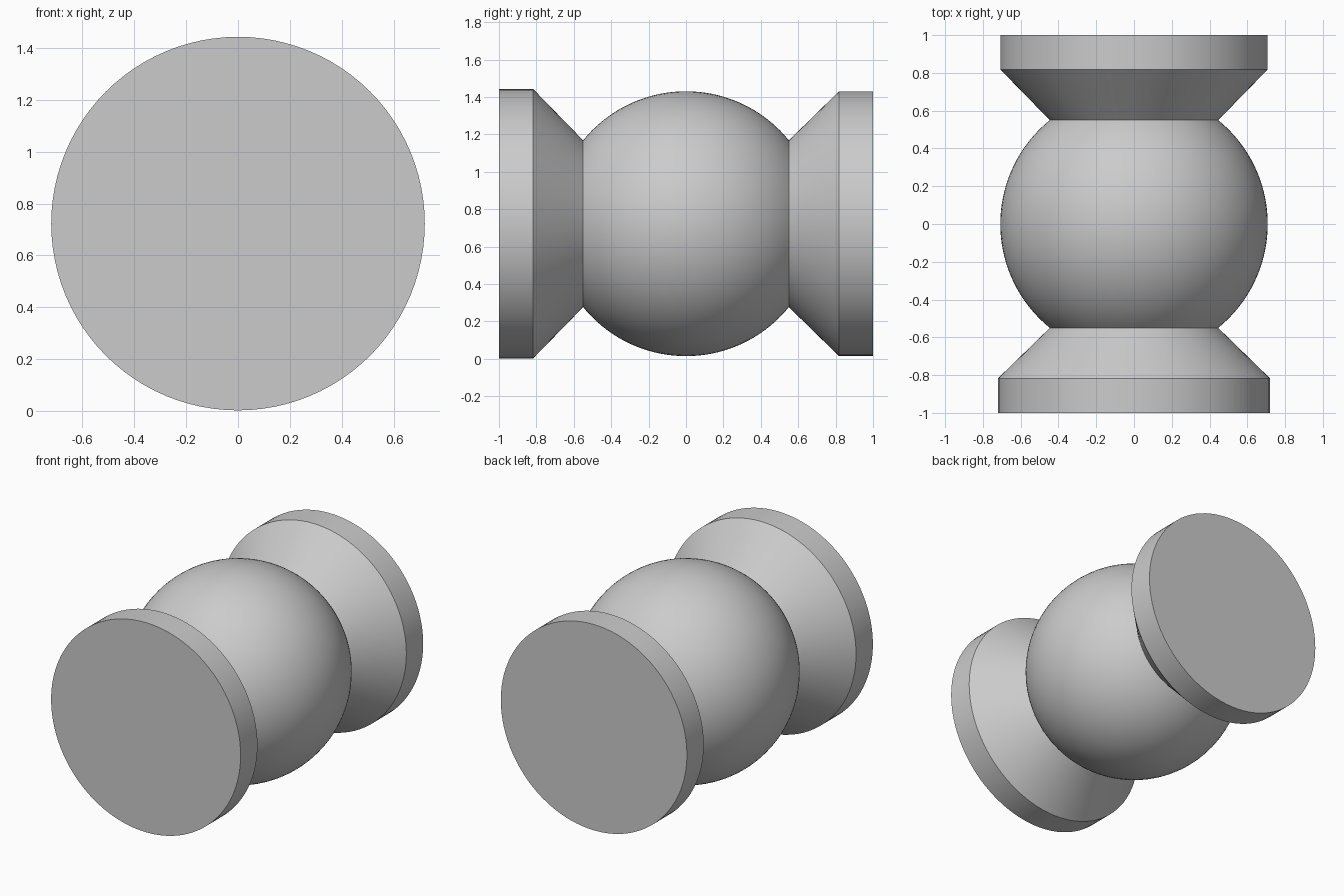
import bpy, bmesh, math
from mathutils import Matrix

if "Cube" in bpy.data.objects:
    bpy.data.objects.remove(bpy.data.objects["Cube"], do_unlink=True)

CENTRE_Z = 0.7225
NECK_Y, NECK_R = 0.55, 0.446
BALL_R = 0.708

grey = bpy.data.materials.new("plain grey")
grey.use_nodes = True
grey.diffuse_color = (0.6, 0.6, 0.6, 1)
grey.node_tree.nodes["Principled BSDF"].inputs["Base Color"].default_value = grey.diffuse_color


def turned_part(name, profile, segments=96):
    """Spin (radius, y) points about the y axis and close both ends."""
    bm = bmesh.new()
    rings = []
    for radius, y in profile:
        ring = bmesh.ops.create_circle(
            bm, segments=segments, radius=radius,
            matrix=Matrix.Translation((0, y, 0)) @ Matrix.Rotation(math.pi / 2, 4, 'X'))
        rings.append(ring["verts"])
    for a, b in zip(rings, rings[1:]):
        for i in range(segments):
            j = (i + 1) % segments
            bm.faces.new((a[i], a[j], b[j], b[i]))
    bm.faces.new(rings[0])
    bm.faces.new(rings[-1])
    bmesh.ops.recalc_face_normals(bm, faces=bm.faces)
    mesh = bpy.data.meshes.new(name)
    bm.to_mesh(mesh)
    bm.free()
    mesh.materials.append(grey)
    obj = bpy.data.objects.new(name, mesh)
    obj.location.z = CENTRE_Z
    bpy.context.collection.objects.link(obj)
    bpy.ops.object.select_all(action='DESELECT')
    obj.select_set(True)
    bpy.context.view_layer.objects.active = obj
    bpy.ops.object.shade_smooth_by_angle(angle=math.radians(30))


# Ball with its two poles cut off at the necks
half = math.asin(NECK_Y / BALL_R)
steps = 36
angles = [half * (2 * i / steps - 1) for i in range(steps + 1)]
turned_part("centre_ball", [(BALL_R * math.cos(a), BALL_R * math.sin(a)) for a in angles])

# Flared end caps, the front one slightly wider
for name, side, rim_r, rim_y in (("front_cap", -1, 0.72, 0.817), ("back_cap", 1, 0.707, 0.817)):
    turned_part(name, [(NECK_R, side * NECK_Y), (rim_r, side * rim_y), (rim_r, side)])
